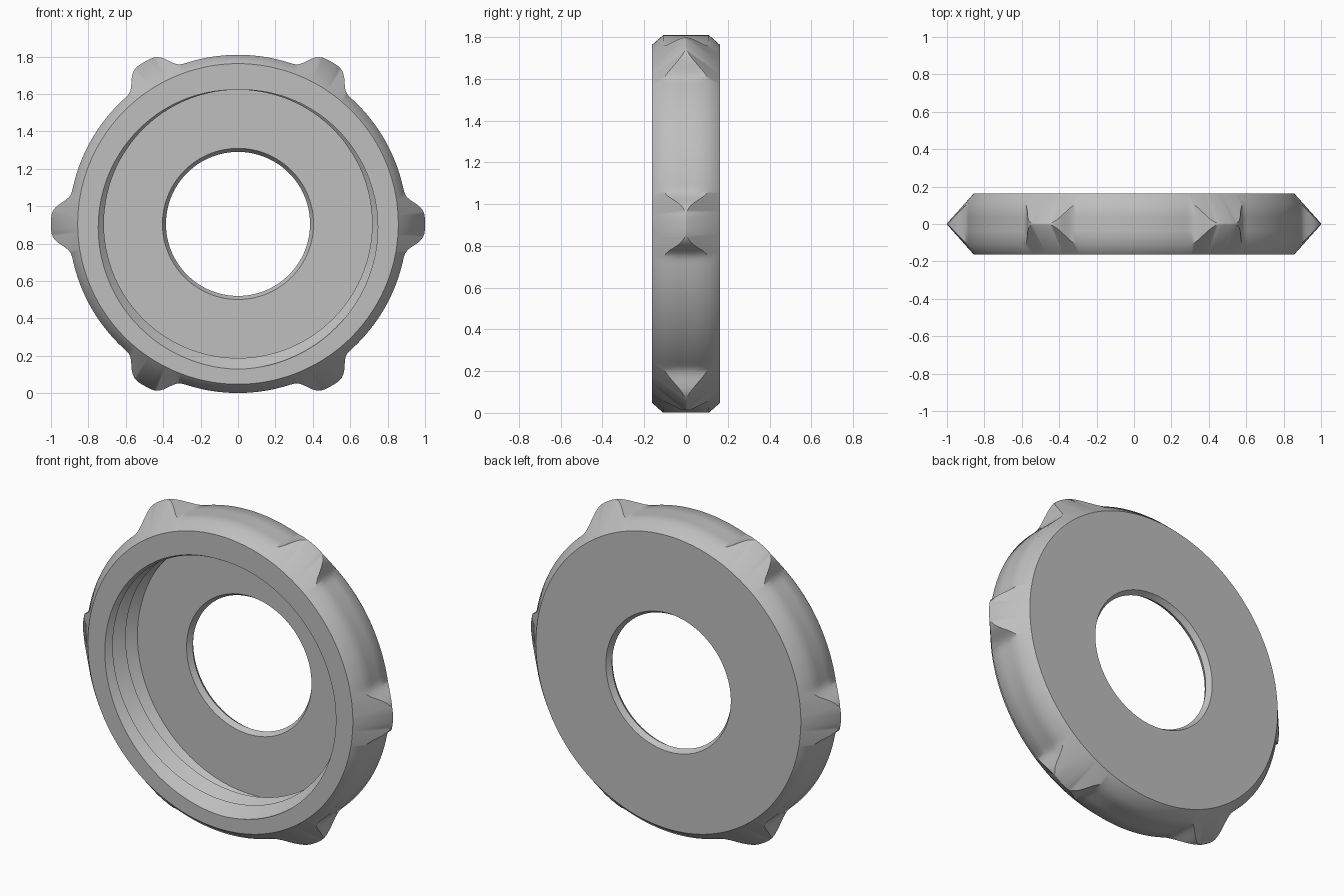
import bpy, bmesh
from math import tau, pi, cos, sin, exp, radians, degrees

old = bpy.data.objects.get("Cube")
if old:
    bpy.data.objects.remove(old, do_unlink=True)

CENTRE_Z = 0.905
HALF = 0.163                   # half thickness
RIM, SLOPE = 0.857, 0.877      # flat rim radius, chamfer slope
FLOOR = 0.265                  # recess depth
PITCH, CREST, ROOT = 0.12, 0.717, 0.777
STEPS = 360


def grip_radius(a):
    """Outer outline: a circle with six rounded grip knobs."""
    d = abs((degrees(a) + 30) % 60 - 30)
    return 0.904 + 0.096 * exp(-(d / 7.4) ** 4)


def thread_radius(depth, a):
    """Triangular thread, one turn per pitch."""
    phase = (depth / PITCH - (a - pi / 2) / tau) % 1
    return CREST + (ROOT - CREST) * (1 - abs(2 * phase - 1))


def section(a):
    """Closed (radius, y) section of the ring nut at one angle."""
    r = grip_radius(a)
    yb = max(HALF - (r - RIM) / SLOPE, 0.003)
    pts = [(RIM, -HALF)]
    # front chamfer, grip face, back chamfer
    pts += [(r, -yb), (r, -yb / 3), (r, yb / 3), (r, yb), (RIM, HALF)]
    # centre hole with a chamfer on both ends
    floor_y = FLOOR - HALF
    pts += [(0.404, HALF), (0.385, (HALF + floor_y) / 2), (0.404, floor_y)]
    # threaded wall, from the floor to the front opening
    depths = [PITCH * (k / 2 + (a - pi / 2) / tau) for k in range(5, -3, -1)]
    for d in [FLOOR] + depths + [0]:
        d = min(max(d, 0), FLOOR)
        pts.append((thread_radius(d, a), d - HALF))
    return pts


# sweep the section around the y axis
bm = bmesh.new()
columns = []
for i in range(STEPS + 1):
    a = tau * i / STEPS
    columns.append([bm.verts.new((r * cos(a), y, CENTRE_Z + r * sin(a)))
                    for r, y in section(a)])
for c, n in zip(columns, columns[1:]):
    for j in range(len(c)):
        k = (j + 1) % len(c)
        bm.faces.new((c[j], c[k], n[k], n[j]))
bmesh.ops.remove_doubles(bm, verts=bm.verts[:], dist=0.00005)
bmesh.ops.recalc_face_normals(bm, faces=bm.faces[:])

mesh = bpy.data.meshes.new("threaded_ring_nut")
bm.to_mesh(mesh)
bm.free()
nut = bpy.data.objects.new("threaded_ring_nut", mesh)
bpy.context.collection.objects.link(nut)

# plain grey material
colour = (0.52, 0.52, 0.52, 1)
mat = bpy.data.materials.new("plain_grey")
mat.use_nodes = True
mat.diffuse_color = colour
mat.node_tree.nodes["Principled BSDF"].inputs["Base Color"].default_value = colour
mesh.materials.append(mat)

bpy.ops.object.select_all(action="DESELECT")
nut.select_set(True)
bpy.context.view_layer.objects.active = nut
bpy.ops.object.shade_smooth_by_angle(angle=radians(43))
